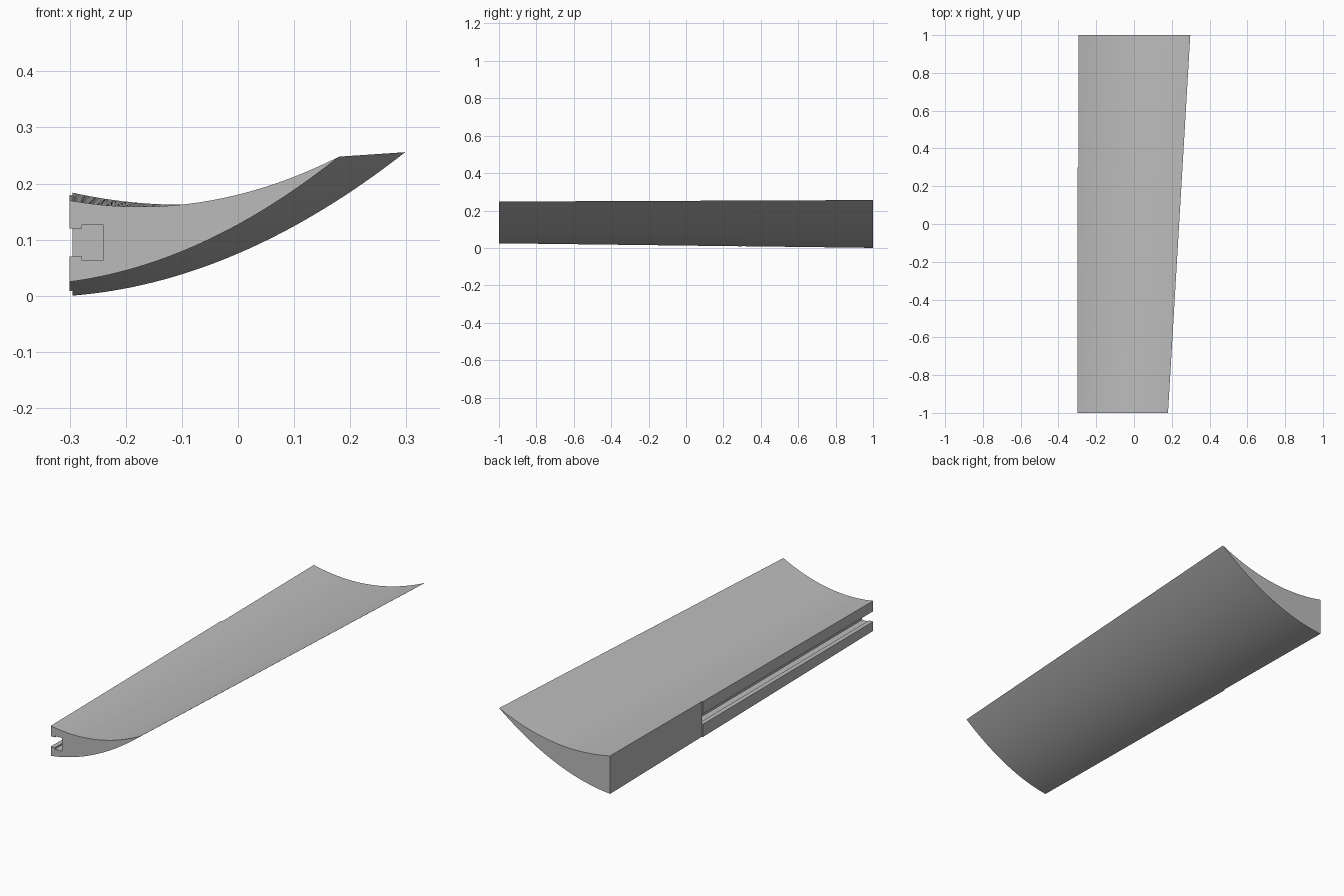
import bpy, bmesh
from mathutils import Vector

if "Cube" in bpy.data.objects:
    bpy.data.objects.remove(bpy.data.objects["Cube"], do_unlink=True)

grey = bpy.data.materials.new("plain_grey")
grey.use_nodes = True
colour = (0.5, 0.5, 0.5, 1)
grey.diffuse_color = colour
grey.node_tree.nodes["Principled BSDF"].inputs["Base Color"].default_value = colour

STEPS = 32      # segments along each curved skin
STATIONS = 12   # lofted spans from front to back


def loft(name, sections):
    """Solid skinned through closed sections of equal point count."""
    bm = bmesh.new()
    rings = [[bm.verts.new(p) for p in s] for s in sections]
    for a, b in zip(rings, rings[1:]):
        for i in range(len(a)):
            j = (i + 1) % len(a)
            bm.faces.new((a[i], a[j], b[j], b[i]))
    bm.faces.new(rings[0])
    bm.faces.new(rings[-1])
    bmesh.ops.recalc_face_normals(bm, faces=bm.faces)
    mesh = bpy.data.meshes.new(name)
    bm.to_mesh(mesh)
    bm.free()
    mesh.materials.append(grey)
    obj = bpy.data.objects.new(name, mesh)
    bpy.context.collection.objects.link(obj)
    return obj


def prism(name, profile, y0, y1):
    return loft(name, [[(x, y, z) for x, z in profile] for y in (y0, y1)])


def sagged(a, b, sag):
    """Points of a shallow arc hanging below the chord a-b."""
    pts = []
    for i in range(STEPS + 1):
        t = i / STEPS
        p = a.lerp(b, t)
        pts.append(Vector((p.x, p.y - 4 * sag * t * (1 - t))))
    return pts


def section(bottom, top, tip, bottom_sag, top_sag):
    lower = sagged(Vector(bottom), Vector(tip), bottom_sag)
    upper = sagged(Vector(top), Vector(tip), top_sag)
    return lower + upper[-2::-1]


# Curved wedge body, widening towards the back
front = section((-0.3, 0.025), (-0.3, 0.17), (0.18, 0.248), 0.04, 0.041)
back = section((-0.3, 0.0), (-0.3, 0.185), (0.298, 0.256), 0.053, 0.052)
sections = []
for k in range(STATIONS + 1):
    t = k / STATIONS
    ring = [p.lerp(q, t) for p, q in zip(front, back)]
    sections.append([(p.x, 2 * t - 1, p.y) for p in ring])
body = loft("curved_body", sections)

# T-shaped slot in the straight edge, and the slightly recessed rear edge
slot = prism("slot_cutter", [
    (-0.4, 0.07), (-0.278, 0.07), (-0.278, 0.063), (-0.241, 0.063),
    (-0.241, 0.127), (-0.278, 0.127), (-0.278, 0.12), (-0.4, 0.12)], -1.1, 0.3)
recess = prism("recess_cutter", [
    (-0.4, -0.1), (-0.295, -0.1), (-0.295, 0.4), (-0.4, 0.4)], 0.3, 1.1)

bpy.context.view_layer.objects.active = body
for cutter in (slot, recess):
    cutter.hide_render = True
    mod = body.modifiers.new(cutter.name, "BOOLEAN")
    mod.operation = "DIFFERENCE"
    mod.solver = "EXACT"
    mod.object = cutter
    bpy.ops.object.modifier_apply(modifier=mod.name)
    bpy.data.objects.remove(cutter, do_unlink=True)

bpy.ops.object.select_all(action="DESELECT")
body.select_set(True)
bpy.ops.object.shade_smooth_by_angle(angle=0.4)
